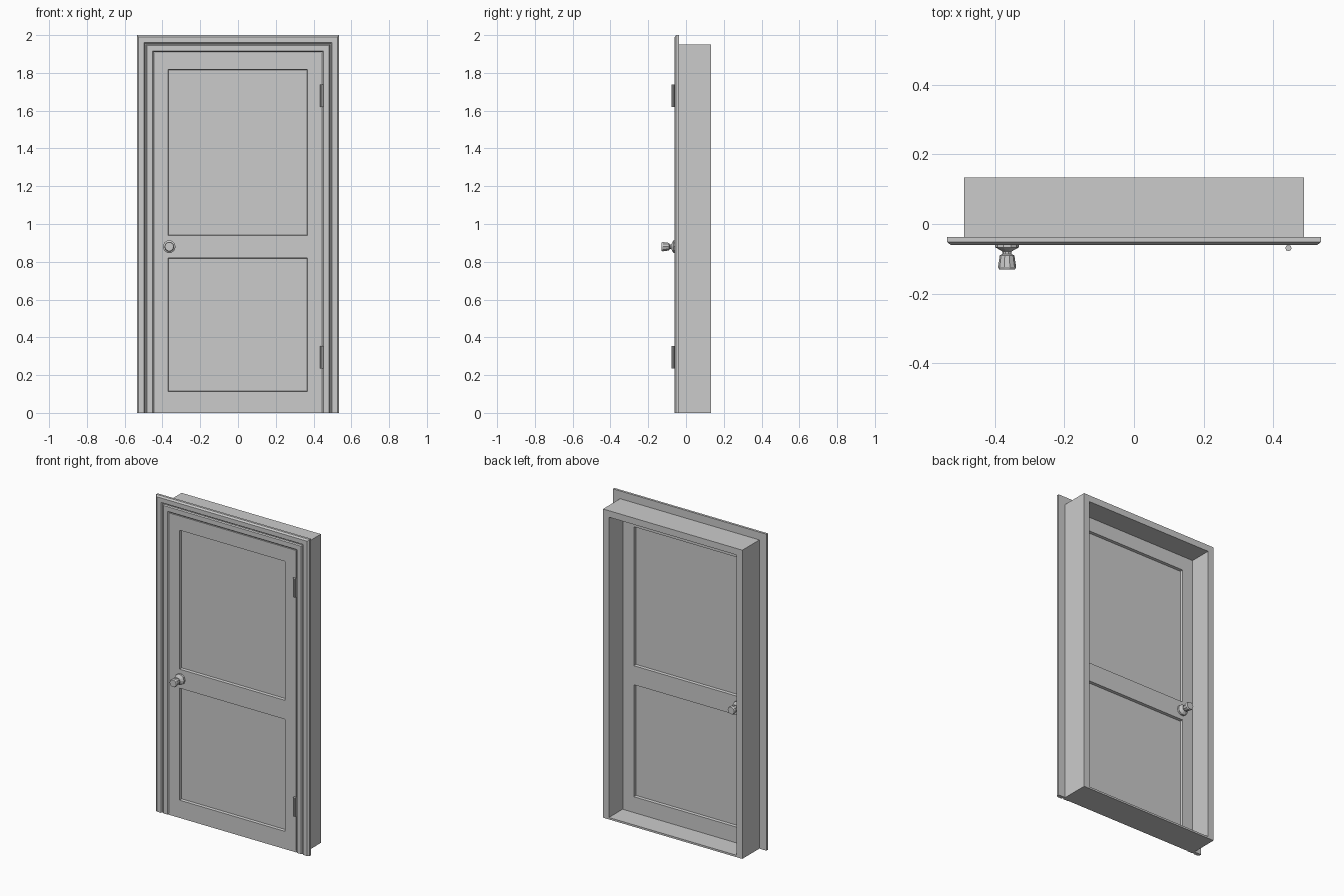
import bpy, bmesh, math
from mathutils import Matrix

cube = bpy.data.objects.get("Cube")
if cube:
    bpy.data.objects.remove(cube, do_unlink=True)

GREY = (0.6, 0.6, 0.6, 1)
grey = bpy.data.materials.new("plain grey")
grey.use_nodes = True
grey.diffuse_color = GREY
grey.node_tree.nodes["Principled BSDF"].inputs["Base Color"].default_value = GREY

OPEN_X, OPEN_Z = 0.446, 1.91      # half width and height of the opening
JAMB_X, JAMB_Z = 0.487, 1.955
SILL = 0.012
FACE_Y, BACK_Y = -0.037, 0.133    # frame depth
DOOR_F, DOOR_B = -0.055, -0.004   # door slab depth


def finish(name, bm):
    bmesh.ops.recalc_face_normals(bm, faces=bm.faces)
    mesh = bpy.data.meshes.new(name)
    bm.to_mesh(mesh)
    bm.free()
    mesh.materials.append(grey)
    ob = bpy.data.objects.new(name, mesh)
    bpy.context.collection.objects.link(ob)
    return ob


def sweep(name, profile):
    """Mitred U-shaped sweep of (offset, y) points round the opening."""
    bm = bmesh.new()
    rings = []
    for side, top in ((-1, False), (-1, True), (1, True), (1, False)):
        rings.append([bm.verts.new((side * (OPEN_X + u), y, OPEN_Z + u if top else 0))
                      for u, y in profile])
    n = len(profile)
    for a, b in zip(rings, rings[1:]):
        for i in range(n):
            j = (i + 1) % n
            bm.faces.new((a[i], a[j], b[j], b[i]))
    bm.faces.new(rings[0])
    bm.faces.new(rings[-1])
    return finish(name, bm)


def lathe(name, profile, sides, matrix):
    """Closed solid of revolution from (radius, height) points."""
    bm = bmesh.new()
    rings = [[bm.verts.new((r * math.cos(math.tau * k / sides),
                            r * math.sin(math.tau * k / sides), h))
              for k in range(sides)] for r, h in profile]
    for a, b in zip(rings, rings[1:]):
        for k in range(sides):
            m = (k + 1) % sides
            bm.faces.new((a[k], a[m], b[m], b[k]))
    bm.faces.new(rings[0])
    bm.faces.new(rings[-1])
    bm.transform(matrix)
    return finish(name, bm)


# Moulded casing on the front of the frame
sweep("casing", [(0, FACE_Y), (0, -0.05), (0.007, -0.058), (0.036, -0.058),
                 (0.041, -0.051), (0.046, -0.051), (0.052, -0.06),
                 (0.08, -0.06), (0.09, -0.052), (0.09, FACE_Y)])

# Deep jamb lining
wall = JAMB_X - OPEN_X
sweep("jamb", [(0, FACE_Y), (wall, FACE_Y), (wall, BACK_Y), (0, BACK_Y)])

# Sill closing the bottom of the frame
bm = bmesh.new()
bmesh.ops.create_cube(bm, size=1)
bm.transform(Matrix.Translation((0, (DOOR_F + BACK_Y) / 2, SILL / 2))
             @ Matrix.Diagonal((2 * OPEN_X, BACK_Y - DOOR_F, SILL, 1)))
finish("sill", bm)

# Door slab with two recessed panels on both sides
xs = (-0.444, -0.37, 0.367, 0.444)
zs = (SILL, 0.112, 0.82, 0.94, 1.818, OPEN_Z - 0.002)
bm = bmesh.new()
grid = [[bm.verts.new((x, DOOR_F, z)) for x in xs] for z in zs]
for low, high in zip(grid, grid[1:]):
    for i in range(len(xs) - 1):
        bm.faces.new((low[i], low[i + 1], high[i + 1], high[i]))
back = bmesh.ops.extrude_face_region(bm, geom=bm.faces[:], use_keep_orig=True)["geom"]
for v in back:
    if isinstance(v, bmesh.types.BMVert):
        v.co.y = DOOR_B
bmesh.ops.recalc_face_normals(bm, faces=bm.faces)
panels = [f for f in bm.faces
          if abs(f.normal.y) > 0.9 and f.calc_area() > 0.4]
bmesh.ops.inset_individual(bm, faces=panels, thickness=0.004, depth=-0.017)
bmesh.ops.dissolve_limit(bm, angle_limit=0.01, verts=bm.verts, edges=bm.edges)
finish("door", bm)

# Knobs with a flared rose, thin neck and tapered grip
knob = [(0.034, 0), (0.034, 0.012), (0.016, 0.022), (0.013, 0.024),
        (0.013, 0.031), (0.021, 0.035), (0.026, 0.068), (0.023, 0.075)]
for name, y, turn in (("front_knob", DOOR_F, 90), ("back_knob", DOOR_B, -90)):
    lathe(name, knob, 10, Matrix.Translation((-0.364, y, 0.88))
          @ Matrix.Rotation(math.radians(turn), 4, 'X'))

# Hinge barrels
for name, z in (("lower_hinge", 0.235), ("upper_hinge", 1.62)):
    lathe(name, [(0.009, 0), (0.009, 0.118)], 8, Matrix.Translation((0.443, -0.069, z)))
